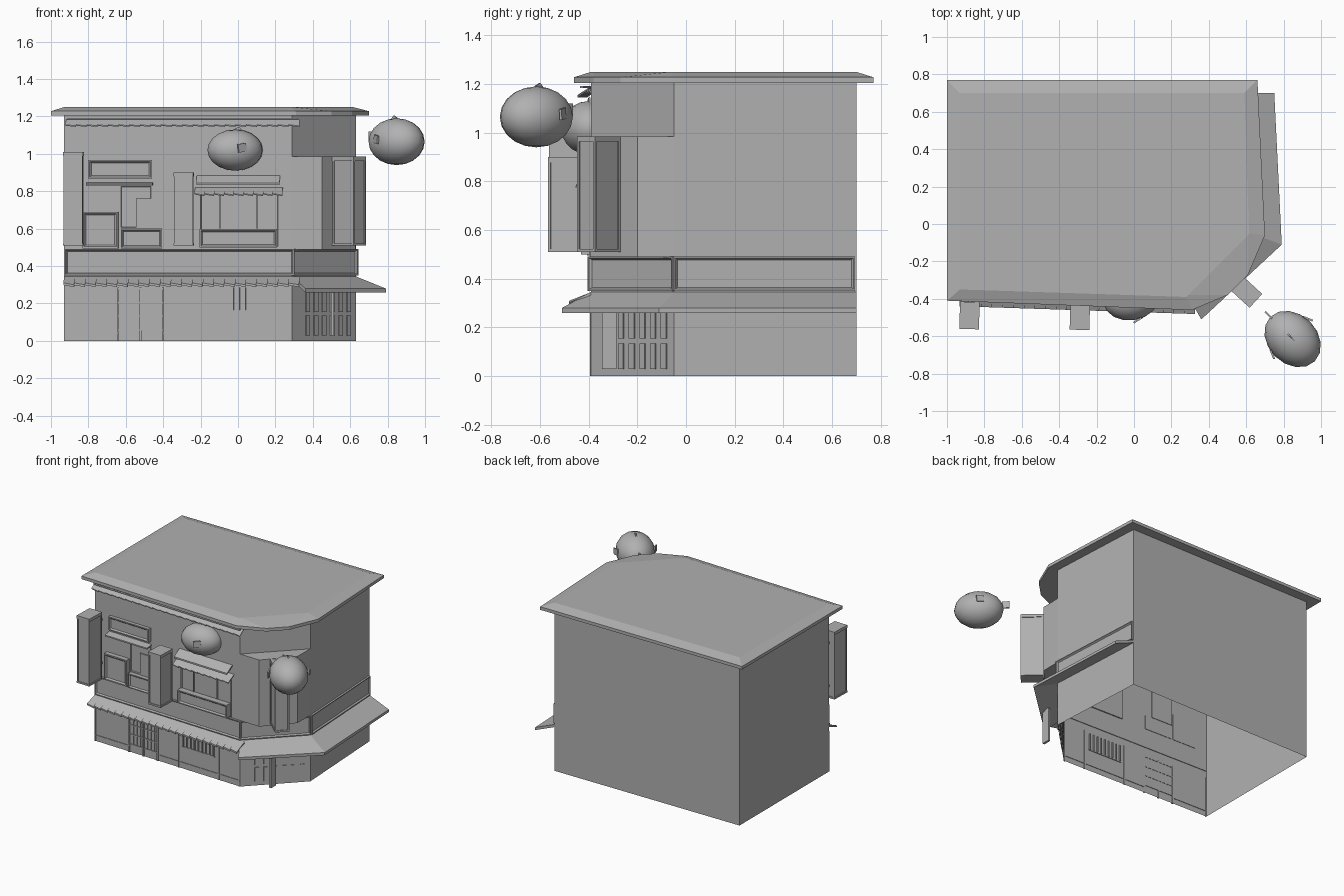
import bpy, bmesh, math
from mathutils import Matrix, Vector

if "Cube" in bpy.data.objects:
    bpy.data.objects.remove(bpy.data.objects["Cube"])

BOX = [(0, 1, 3, 2), (4, 6, 7, 5), (0, 4, 5, 1), (2, 3, 7, 6), (0, 2, 6, 4), (1, 5, 7, 3)]
GREY = bpy.data.materials.new("mid_grey")
GREY.diffuse_color = (0.44, 0.44, 0.44, 1)
GREY.use_nodes = True
GREY.node_tree.nodes["Principled BSDF"].inputs["Base Color"].default_value = GREY.diffuse_color


def mesh(name, verts, faces, M=Matrix()):
    me = bpy.data.meshes.new(name)
    me.from_pydata([M @ Vector(v) for v in verts], [], faces)
    me.materials.append(GREY)
    bm = bmesh.new()
    bm.from_mesh(me)
    bmesh.ops.recalc_face_normals(bm, faces=bm.faces)
    bm.to_mesh(me)
    bm.free()
    ob = bpy.data.objects.new(name, me)
    bpy.context.collection.objects.link(ob)
    return ob


def wall(a, b, u0=0.0):
    """Frame on a wall: u along the wall, v outward, z up; point a has u = u0."""
    d = (Vector(b) - Vector(a)).normalized()
    o = Vector(a) - d * u0
    return Matrix(((d.x, d.y, 0, o.x), (d.y, -d.x, 0, o.y), (0, 0, 1, 0), (0, 0, 0, 1)))


def boxes(name, M, items):
    """Joined boxes, each (u0, u1, v0, v1, z0, z1)."""
    vs, fs = [], []
    for u0, u1, v0, v1, z0, z1 in items:
        n = len(vs)
        vs += [(u, v, z) for u in (u0, u1) for v in (v0, v1) for z in (z0, z1)]
        fs += [[n + i for i in f] for f in BOX]
    return mesh(name, vs, fs, M)


def loft(name, rings, bottom=True, top=True, M=Matrix()):
    """Skin between rings of 3D points."""
    n = len(rings[0])
    vs = [p for r in rings for p in r]
    fs = [(r * n + i, r * n + (i + 1) % n, (r + 1) * n + (i + 1) % n, (r + 1) * n + i)
          for r in range(len(rings) - 1) for i in range(n)]
    if bottom:
        fs.append(tuple(range(n))[::-1])
    if top:
        fs.append(tuple(range(len(vs) - n, len(vs))))
    return mesh(name, vs, fs, M)


def at(pts, z):
    return [(x, y, z) for x, y in pts]


def framed(name, M, u0, u1, z0, z1, v0, v1, rim=0.01):
    """Panel with a raised, bevelled rim."""
    def ring(e, v):
        return [(u0 + e, v, z0 + e), (u1 - e, v, z0 + e), (u1 - e, v, z1 - e), (u0 + e, v, z1 - e)]
    loft(name, [ring(0, v0), ring(0, v1), ring(rim * 0.5, v1), ring(rim, v1 - 0.01)], M=M)


def tiles(name, M, u0, u1, n, v0, z0, v1, z1, tilt, thick):
    """Sloping row of tiles, each tipped sideways."""
    vs, fs = [], []
    w = (u1 - u0) / n
    for i in range(n):
        k = len(vs)
        for u, t in ((u0 + i * w, tilt), (u0 + (i + 1) * w, 0)):
            for v, z in ((v0, z0), (v1, z1 + t)):
                vs += [(u, v, z - thick), (u, v, z)]
        fs += [[k + j for j in f] for f in BOX]
    mesh(name, vs, fs, M)


FL, FR, CR, BR, BL = (-0.93, -0.35), (0.29, -0.39), (0.63, -0.05), (0.59, 0.70), (-0.93, 0.70)
front, corner, side = wall(FL, FR, -0.93), wall(FR, CR), wall(CR, BR)

# Wall shell, open underneath
plan = [FL, FR, CR, BR, BL]
loft("building_walls", [at(plan, 0), at(plan, 1.21)], False, False)

# Projecting corner bay on the upper floor
MA, MB = (0.45, -0.394), (0.628, -0.20)
bay_plan = [FR, MA, MB, CR]
loft("corner_bay", [at(bay_plan, 0.49), at(bay_plan, 0.985)])
bay = wall(MA, MB)

# Roof slab with bevelled edge
eave = [(-1, -0.41), (0.31, -0.46), (0.50, -0.38), (0.61, -0.27), (0.70, -0.06), (0.66, 0.77), (-1, 0.77)]
crown = [(-0.93, -0.35), (0.28, -0.39), (0.29, -0.38), (0.61, -0.06), (0.615, -0.05), (0.59, 0.70), (-0.93, 0.70)]
loft("roof", [at(eave, 1.205), at(eave, 1.228), at(crown, 1.25)])

# Fascia panels above the shops
framed("front_fascia", front, -0.925, 0.30, 0.35, 0.492, -0.005, 0.014, 0.014)
framed("corner_fascia", corner, -0.004, 0.484, 0.35, 0.492, -0.005, 0.014, 0.014)
framed("side_fascia", side, 0.0, 0.745, 0.35, 0.492, -0.005, 0.014, 0.014)

# Plain awning round the corner and side
inner = [(0.29, -0.39), (0.63, -0.05), (0.59, 0.70)]
outer = [(0.36, -0.51), (0.79, -0.11), (0.75, 0.70)]
vs = at(inner, 0.345) + at(outer, 0.28) + at(inner, 0.325) + at(outer, 0.26)
fs = []
for i in (0, 1):
    fs += [(i, i + 1, i + 4, i + 3), (i + 6, i + 9, i + 10, i + 7),
           (i + 3, i + 4, i + 10, i + 9), (i, i + 6, i + 7, i + 1)]
fs += [(0, 3, 9, 6), (2, 8, 11, 5)]
mesh("corner_awning", vs, fs)

# Tiled front awning and eave trim
tiles("front_tile_awning", front, -0.93, 0.33, 22, 0.0, 0.345, 0.09, 0.30, 0.01, 0.012)
tiles("eave_tile_trim", front, -0.92, 0.33, 22, 0.01, 1.185, 0.055, 1.15, 0.006, 0.006)
boxes("eave_rail", front, [(-0.91, 0.32, 0.03, 0.045, 1.183, 1.193)])

# Ground floor: lattice door, slatted window, posts and skirting
door = [(u, u + 0.01, -0.004, 0.009, 0, 0.285) for u in (-0.645, -0.525, -0.405)]
door += [(-0.64 + i * 0.03, -0.634 + i * 0.03, -0.004, 0.005, 0.06, 0.275) for i in range(1, 8)]
door += [(-0.64, -0.40, -0.004, 0.006, z, z + 0.007) for z in (0.055, 0.13, 0.20, 0.275)]
boxes("lattice_door", front, door)
boxes("slatted_window", front, [(-0.19 + i * 0.032, -0.182 + i * 0.032, -0.01, 0.008, 0.165, 0.285) for i in range(9)]
      + [(-0.195, 0.08, -0.005, 0.005, 0.158, 0.166)])
boxes("front_posts", front, [(u, u + 0.008, -0.004, 0.005, 0, 0.30) for u in (-0.93, -0.23, 0.11, 0.28)]
      + [(-0.93, -0.645, -0.004, 0.004, 0.04, 0.046), (-0.395, 0.29, -0.004, 0.004, 0.04, 0.046)])
boxes("corner_lattice", corner, [(0.10 + i * 0.062, 0.13 + i * 0.062, -0.006, 0.006, z0, z1)
                                 for i in range(6) for z0, z1 in ((0.03, 0.135), (0.155, 0.265))])

# Narrow banner under the corner awning
boxes("hanging_banner", Matrix(), [(0.498, 0.514, -0.345, -0.285, 0.03, 0.285)])

# Upper left window group
framed("upper_sign_panel", front, -0.80, -0.46, 0.868, 0.968, -0.004, 0.025, 0.016)
tiles("left_window_ledge", front, -0.81, -0.455, 1, 0.0, 0.848, 0.05, 0.838, 0, 0.01)
framed("left_balcony_box", front, -0.83, -0.64, 0.495, 0.69, -0.004, 0.035, 0.018)
framed("small_balcony_box", front, -0.625, -0.405, 0.495, 0.60, -0.004, 0.04, 0.014)
framed("left_window", front, -0.63, -0.46, 0.60, 0.83, -0.008, 0.007, 0.01)
boxes("window_shutter", front, [(-0.545, -0.465, -0.004, 0.01, 0.60, 0.76)])

# Middle window with tiled canopy
tiles("middle_window_hood", front, -0.22, 0.225, 1, 0.0, 0.885, 0.06, 0.845, 0, 0.012)
tiles("middle_window_canopy", front, -0.23, 0.24, 9, 0.0, 0.82, 0.065, 0.78, 0.008, 0.006)
framed("middle_window", front, -0.205, 0.22, 0.50, 0.80, -0.008, 0.008)
framed("middle_balcony_box", front, -0.205, 0.21, 0.50, 0.597, -0.004, 0.045, 0.016)
boxes("middle_window_bars", front, [(u, u + 0.007, -0.004, 0.01, 0.60, 0.80) for u in (-0.10, 0.10)])


def sign_box(name, M, u, w, v0, v1, z0, z1):
    """Projecting box sign with caps, corner posts and wall brackets."""
    h, e = w / 2 - 0.006, 0.006
    boxes(name, M, [(u - h, u + h, v0 + e, v1 - e, z0 + e, z1 - 0.02),
                    (u - h - e, u + h + e, v0, v1, z0, z0 + 0.012),
                    (u - h - e, u + h + e, v0, v1, z1 - 0.022, z1)]
          + [(u + s * h - 0.005, u + s * h + 0.005, v, v + 0.012, z0, z1 - 0.02)
             for s in (-1, 1) for v in (v0, v1 - 0.012)]
          + [(u - 0.008, u + 0.008, 0, v0 + 0.01, z, z + 0.015) for z in (z0 + 0.08, z1 - 0.1)])


sign_box("left_box_sign", front, -0.875, 0.105, 0.065, 0.21, 0.51, 1.01)
sign_box("middle_box_sign", front, -0.285, 0.105, 0.06, 0.195, 0.51, 0.90)
sign_box("corner_box_sign", bay, 0.124, 0.10, 0.005, 0.16, 0.51, 0.985)


def fish(name, loc, r, yaw):
    """Round fish lantern with tail, top fin and side fins."""
    bpy.ops.mesh.primitive_uv_sphere_add(segments=16, ring_count=10, radius=1, location=loc, rotation=(0, 0, yaw))
    ob = bpy.context.object
    ob.name, ob.scale = name + "_body", r
    ob.data.materials.append(GREY)
    bpy.ops.object.shade_smooth_by_angle()
    M = Matrix.Translation(loc) @ Matrix.Rotation(yaw, 4, 'Z')
    a, b, c = r
    boxes(name + "_tail", M, [(-a - 0.04, -a + 0.012, -0.005, 0.005, 0.005, 0.055)])
    mesh(name + "_top_fin", [(x, y, z) for x, z in ((0.03, c - 0.01), (-0.05, c - 0.015), (-0.02, c + 0.015))
                             for y in (-0.004, 0.004)],
         [(0, 2, 4), (1, 5, 3), (0, 1, 3, 2), (2, 3, 5, 4), (4, 5, 1, 0)], M)
    for s in (-1, 1):
        F = M @ Matrix.Translation((-0.02, s * (b + 0.002), 0.01)) @ Matrix.Rotation(s * 0.4, 4, 'Z') \
            @ Matrix.Rotation(0.15, 4, 'Y')
        boxes(name + "_side_fin", F, [(-0.025, 0.025, -0.005, 0.005, -0.02, 0.025)])


fish("corner_fish", (0.848, -0.615, 1.065), (0.168, 0.132, 0.125), math.radians(-45))
fish("wall_fish", (-0.015, -0.40, 1.02), (0.15, 0.115, 0.11), math.pi + 0.15)
